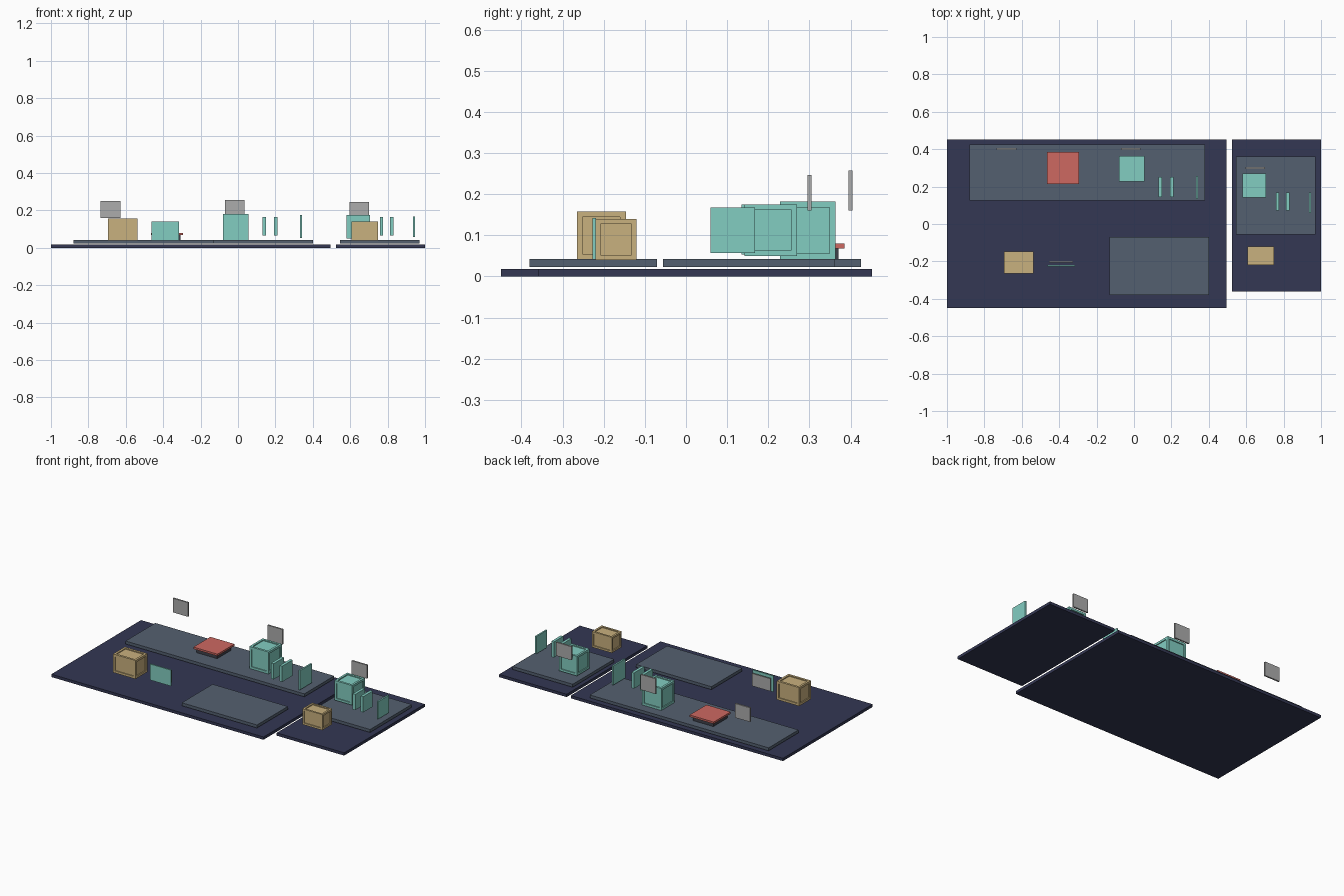
import bpy

cube = bpy.data.objects.get("Cube")
if cube:
    bpy.data.objects.remove(cube, do_unlink=True)


def material(name, rgb):
    """Flat colour from 0-255 sRGB values, stored as linear."""
    linear = [((c / 255 + 0.055) / 1.055) ** 2.4 for c in rgb]
    mat = bpy.data.materials.new(name)
    mat.use_nodes = True
    mat.diffuse_color = (*linear, 1)
    mat.node_tree.nodes["Principled BSDF"].inputs["Base Color"].default_value = (*linear, 1)
    return mat


navy = material("navy floor", (51, 55, 83))
slate = material("slate platform", (84, 96, 112))
teal = material("teal", (130, 205, 193))
tan = material("tan", (201, 177, 126))
red = material("red", (205, 104, 97))
grey = material("light grey", (172, 172, 172))
dark = material("dark base", (62, 64, 74))


def box_data(x, y, z):
    verts = [(a, b, c) for c in z for b in y for a in x]
    faces = [(0, 2, 3, 1), (4, 5, 7, 6), (0, 1, 5, 4),
             (2, 6, 7, 3), (0, 4, 6, 2), (1, 3, 7, 5)]
    return verts, faces


def build(name, mat, boxes):
    """One object made of axis-aligned boxes given as (x, y, z) ranges."""
    verts, faces = [], []
    for b in boxes:
        v, f = box_data(*b)
        start = len(verts)
        verts += v
        faces += [tuple(i + start for i in face) for face in f]
    mesh = bpy.data.meshes.new(name)
    mesh.from_pydata(verts, [], faces)
    mesh.materials.append(mat)
    obj = bpy.data.objects.new(name, mesh)
    bpy.context.collection.objects.link(obj)
    return obj


def crate(name, mat, x, y, z, t=0.014, inset=0.006):
    """Core box with corner posts and rails along top and bottom edges."""
    def ends(r):
        return [(r[0], r[0] + t), (r[1] - t, r[1])]

    def inner(r):
        return (r[0] + t, r[1] - t)

    core = [(r[0] + inset, r[1] - inset) for r in (x, y)] + [(z[0] + inset, z[1] - inset)]
    boxes = [tuple(core)]
    for a in ends(x):
        boxes += [(a, b, z) for b in ends(y)]
        boxes += [(a, inner(y), c) for c in ends(z)]
    for b in ends(y):
        boxes += [(inner(x), b, c) for c in ends(z)]
    return build(name, mat, boxes)


# Floors
FLOOR = (0, 0.018)
build("main_floor", navy, [((-1, 0.495), (-0.45, 0.452), FLOOR)])
build("side_floor", navy, [((0.525, 1), (-0.36, 0.452), FLOOR)])

# Raised platforms
DECK = (0.023, 0.042)
build("long_platform", slate, [((-0.88, 0.38), (0.125, 0.425), DECK)])
build("front_platform", slate, [((-0.13, 0.40), (-0.38, -0.07), DECK)])
build("side_platform", slate, [((0.545, 0.97), (-0.056, 0.362), DECK)])

# Crates
crate("large_tan_crate", tan, (-0.695, -0.537), (-0.265, -0.146), (0.04, 0.158))
crate("small_tan_crate", tan, (0.607, 0.748), (-0.22, -0.12), (0.04, 0.14), t=0.012)
crate("main_teal_crate", teal, (-0.08, 0.055), (0.228, 0.363), (0.042, 0.182))
crate("side_teal_crate", teal, (0.58, 0.705), (0.142, 0.27), (0.05, 0.175))

# Upright teal panels: a pair and one thin end panel on each platform
for label, xs, pair_y, end_y, end_z in (
        ("main", (0.132, 0.192, 0.332), (0.145, 0.25), (0.135, 0.257), (0.053, 0.175)),
        ("side", (0.758, 0.814, 0.936), (0.072, 0.168), (0.06, 0.168), (0.057, 0.168))):
    for i, x in enumerate(xs[:2]):
        build(f"{label}_pair_panel_{i + 1}", teal, [((x, x + 0.018), pair_y, (0.065, 0.165))])
    build(f"{label}_end_panel", teal, [((xs[2], xs[2] + 0.01), end_y, end_z)])

# Standing board near the front, with its grey backing
build("front_board", teal, [((-0.462, -0.315), (-0.227, -0.219), (0.04, 0.142))])
build("front_board_backing", grey, [((-0.455, -0.325), (-0.207, -0.199), (0.05, 0.13))])

# Floating grey signs
for name, x, y, top in (("left_sign", -0.735, 0.4, 0.25),
                        ("centre_sign", -0.07, 0.4, 0.257),
                        ("side_sign", 0.595, 0.3, 0.246)):
    build(name, grey, [((x, x + 0.106), (y - 0.005, y + 0.005), (0.16, top))])

# Low red pad on a dark base
build("red_pad", red, [((-0.465, -0.295), (0.215, 0.385), (0.068, 0.08))])
build("red_pad_base", dark, [((-0.452, -0.308), (0.23, 0.37), (0.042, 0.068))])
